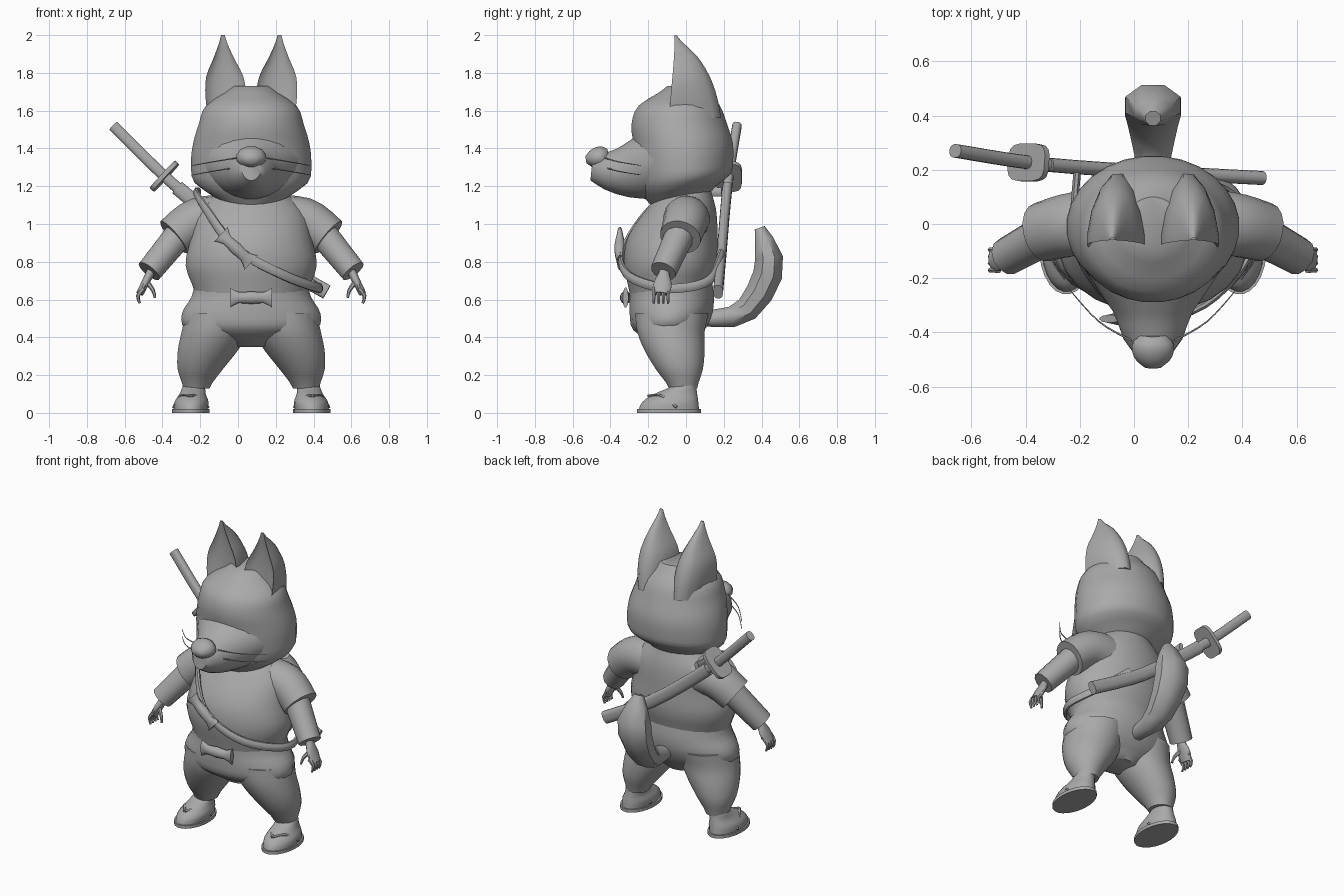
import bpy, bmesh, math
from mathutils import Vector

if "Cube" in bpy.data.objects:
    bpy.data.objects.remove(bpy.data.objects["Cube"], do_unlink=True)

BODY_X = 0.07  # the body stands left of the origin, the sword balances it
X, Y, Z = Vector((1, 0, 0)), Vector((0, 1, 0)), Vector((0, 0, 1))

grey = bpy.data.materials.new("plain_grey")
grey.use_nodes = True
grey.diffuse_color = (0.4, 0.4, 0.4, 1)
grey.node_tree.nodes["Principled BSDF"].inputs["Base Color"].default_value = grey.diffuse_color


def sample(values, t):
    """Point on a smooth curve through evenly spaced numbers or vectors."""
    last = len(values) - 1
    i = max(0, min(int(t * last), last - 1))
    t = t * last - i
    a, b, c, d = (values[max(0, min(last, i + k))] for k in (-1, 0, 1, 2))
    return b + t / 2 * ((c - a) + t * ((2 * a - 5 * b + 4 * c - d) + t * (3 * b - a - 3 * c + d)))


def circle(count, power=1):
    """Unit circle as pairs; a low power squares it off."""
    def soften(value):
        return math.copysign(abs(value) ** power, value)
    angles = [math.tau * (i + 0.5) / count for i in range(count)]
    return [(soften(math.cos(angle)), soften(math.sin(angle))) for angle in angles]


def skin(name, rings, origin=BODY_X):
    """Bridge closed rings of points into a capped, smooth-shaded object."""
    bm = bmesh.new()
    loops = [[bm.verts.new(point) for point in ring] for ring in rings]
    for lower, upper in zip(loops, loops[1:]):
        for i in range(len(lower)):
            bm.faces.new((lower[i - 1], lower[i], upper[i], upper[i - 1]))
    bm.faces.new(loops[0])
    bm.faces.new(loops[-1])
    bmesh.ops.recalc_face_normals(bm, faces=bm.faces)
    mesh = bpy.data.meshes.new(name)
    bm.to_mesh(mesh)
    bm.free()
    mesh.materials.append(grey)
    part = bpy.data.objects.new(name, mesh)
    part.location.x = origin
    bpy.context.collection.objects.link(part)
    bpy.ops.object.select_all(action='DESELECT')
    part.select_set(True)
    bpy.context.view_layer.objects.active = part
    bpy.ops.object.shade_smooth_by_angle(angle=math.radians(50))
    return part


def round_section(s):
    return (s + 1) / 2


def cupped_section(s):
    return max(s, -s / 5)


def stack(name, bottom, top, widths, fronts, backs, centres=(0,),
          side=1, tilt=0, section=round_section, count=24, steps=12):
    """Upright loft from evenly spaced half widths and front and back reaches."""
    rings = []
    for step in range(steps + 1):
        t = step / steps
        z = bottom + (top - bottom) * t
        centre, width = sample(centres, t), sample(widths, t)
        front, back = -sample(fronts, t), sample(backs, t)
        ring = []
        for c, s in circle(count):
            y = front + (back - front) * section(s)
            lean = tilt * y * max(0, 1 - 3 * t)
            ring.append((side * (centre + width * c), y, z + lean))
        rings.append(ring)
    return skin(name, rings)


def tube(name, path, along, across, axis=None, side=1,
         origin=BODY_X, count=12, steps=8, power=1):
    """Swept loft; radii run along the axis (or outward from the body) and across it."""
    path = [Vector(point) for point in path]
    points = [sample(path, step / steps) for step in range(steps + 1)]
    rings = []
    for step, point in enumerate(points):
        tangent = points[min(step + 1, steps)] - points[max(step - 1, 0)]
        tangent.normalize()
        u = axis or point * Vector((1, 1, 0))
        u = (u - tangent * u.dot(tangent)).normalized()
        v = tangent.cross(u)
        u, v = u * sample(along, step / steps), v * sample(across, step / steps)
        ring = [point + u * c + v * s for c, s in circle(count, power)]
        rings.append([(side * p.x, p.y, p.z) for p in ring])
    return skin(name, rings, origin)


# Head, muzzle and nose
stack("head", 1.12, 1.73, widths=[.15, .3, .32, .31, .28, .24, .1],
      fronts=[.17, .25, .27, .28, .29, .25, .1],
      backs=[.12, .23, .25, .25, .22, .18, .1], tilt=.3, count=28, steps=18)
tube("muzzle", [(0, -.1, 1.33), (0, -.32, 1.28), (0, -.5, 1.29)],
     along=[.3, .23, .15, .11, .05], across=[.21, .18, .14, .1, .06], axis=X, count=20)
tube("nose", [(0, -.41, 1.36), (0, -.53, 1.34)],
     along=[.05, .08, .07, .03], across=[.04, .06, .05, .02], axis=X)

# Torso, seat of the trousers and tail
stack("tunic", .63, 1.23, widths=[.3, .35, .32, .28, .12],
      fronts=[.3, .33, .31, .21, .1], backs=[.13, .17, .17, .16, .12])
stack("trouser_seat", .35, .7, widths=[.1, .34, .37, .32, .3],
      fronts=[.16, .28, .3, .3, .3], backs=[.03, .1, .14, .15, .14])
tube("tail", [(0, .06, .5), (0, .3, .53), (0, .44, .76), (0, .39, .98)],
     along=[.04, .07, .1, .11, .03], across=[.04, .06, .08, .08, .03], axis=X, count=8)

for side, label in ((1, "left_"), (-1, "right_")):
    stack(label + "ear", 1.56, 2, widths=[.1, .11, .1, .05, .01], fronts=[.1, .06],
          backs=[.19, .17, .13, .06, -.05], centres=[.13, .15],
          side=side, section=cupped_section, count=16)
    for drop in (0, .05):
        tube(label + "whisker", [(.08, -.43, 1.35 - drop), (.2, -.36, 1.33 - drop), (.31, -.24, 1.31 - drop)],
             along=[.004, .002], across=[.004, .002], axis=Z, side=side, count=5)

    # Trouser leg, foot and sandal
    stack(label + "trouser_leg", .13, .53, widths=[.07, .12, .16, .18, .18],
          fronts=[.09, .16, .22, .26, .27], backs=[.06, .09, .1, .1, .12],
          centres=[.29, .27, .23, .19, .17], side=side)
    stack(label + "foot", .02, .18, widths=[.09, .09, .07, .06, .05],
          fronts=[.25, .23, .17, .08, .07], backs=[.07, .05], centres=[.32, .3], side=side)
    stack(label + "sandal_sole", 0, .02, widths=[.1], fronts=[.26], backs=[.08],
          centres=[.32], side=side, steps=1)
    for edge in (-1, 1):
        tube(label + "sandal_strap", [(.32, -.2, .09), (.32 + edge * .05, -.13, .09), (.32 + edge * .09, -.05, .03)],
             along=[.008], across=[.01], axis=Z, side=side, count=6)

    # Short sleeve, long under-sleeve and hand
    tube(label + "short_sleeve", [(.1, 0, 1.02), (.28, 0, 1.02), (.41, -.03, .93)],
         along=[.13, .11], across=[.13, .11], axis=Y, side=side, count=18)
    tube(label + "under_sleeve", [(.36, -.02, .97), (.54, -.12, .75)],
         along=[.08, .07], across=[.08, .07], axis=Y, side=side)
    tube(label + "palm", [(.52, -.11, .77), (.55, -.12, .71), (.59, -.13, .63)],
         along=[.03, .03, .05, .04], across=[.025, .02], axis=Y, side=side)
    for finger in range(4):
        y = -.17 + finger / 40
        tube(label + "finger", [(.57, y, .66), (.6, y, .62), (.59, y, .58)],
             along=[.012, .007], across=[.014, .007], axis=Y, side=side, count=6, steps=4)
    tube(label + "thumb", [(.55, -.14, .69), (.52, -.16, .65), (.51, -.17, .61)],
         along=[.014, .007], across=[.014, .007], axis=Y, side=side, count=6, steps=4)

# Strap wound from the right shoulder across the chest and round to the back
tube("shoulder_strap", [(-.28, .19, 1.17), (-.29, -.02, 1.16), (-.24, -.18, 1.08), (-.08, -.33, .87),
                        (.17, -.31, .73), (.36, -.1, .66), (.3, .12, .7), (.12, .19, .85)],
     along=[.015], across=[.026], count=8, steps=36)


def bow(name, place, turn):
    """Ribbon bow pinched beside a centre knot."""
    part = tube(name, [X * -.11, X * .11], along=[.015, .03, .015],
                across=[.055, .03, .035, .03, .055], axis=Y)
    part.location += Vector(place)
    part.rotation_euler.y = turn


bow("waist_bow", (0, -.32, .61), turn=0)
bow("chest_bow", (-.08, -.35, .87), turn=math.radians(43))

# Sword slung across the back, every part cut from one gentle curve
sword_line = [Vector(p) for p in ((-.66, .27, 1.52), (-.33, .22, 1.2), (.1, .19, .86), (.47, .17, .64))]


def sword_part(name, start, end, depth, height, power):
    path = [sample(sword_line, start + (end - start) * i / 6) for i in range(7)]
    tube(name, path, along=[depth], across=[height], axis=Y, origin=0, count=16, power=power)


sword_part("sword_handle", 0, .36, depth=.025, height=.03, power=.8)
sword_part("sword_guard", .275, .29, depth=.07, height=.1, power=.55)
sword_part("scabbard", .34, 1, depth=.026, height=.04, power=.8)
